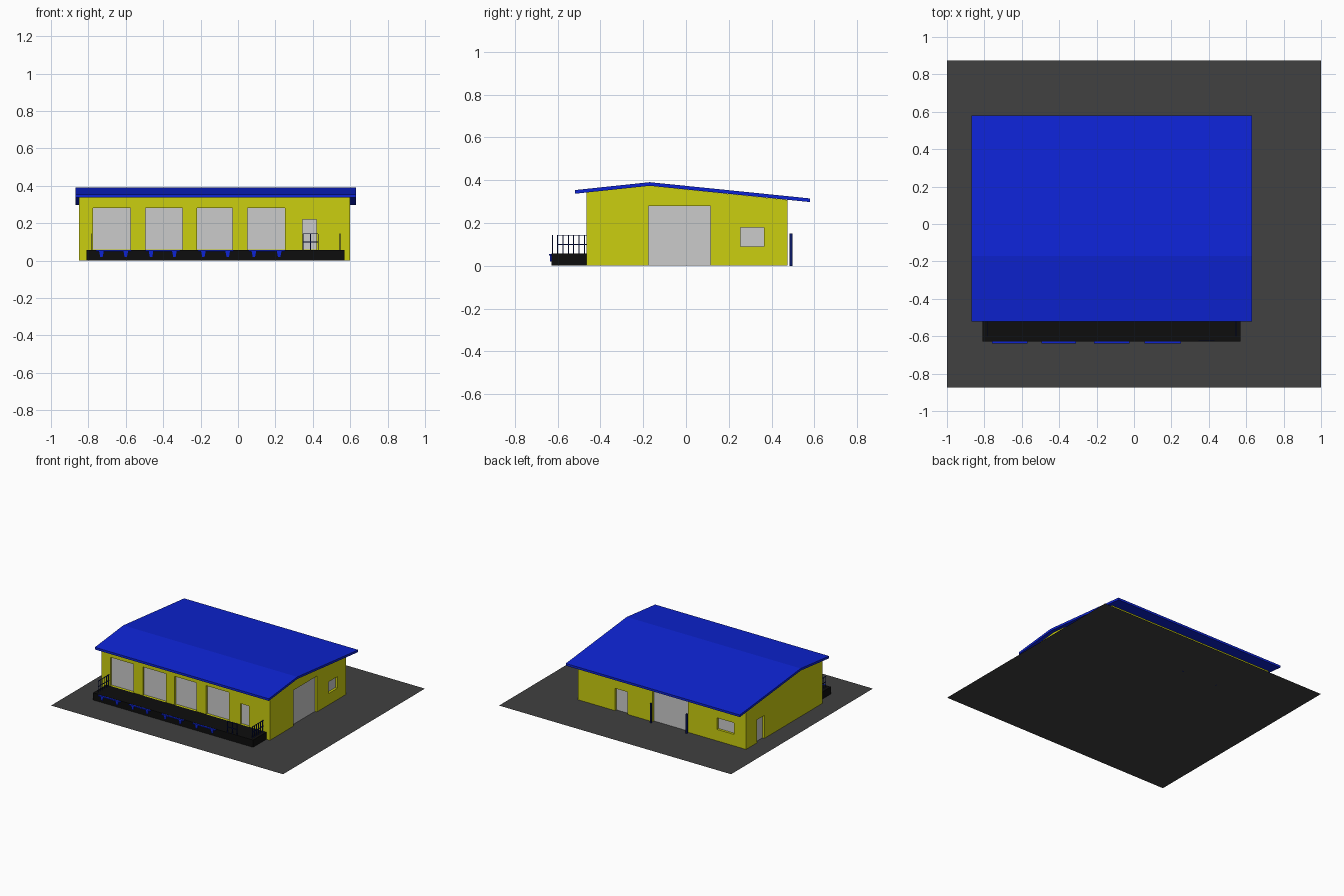
import bpy, bmesh

if "Cube" in bpy.data.objects:
    bpy.data.objects.remove(bpy.data.objects["Cube"])

def material(name, rgb):
    m = bpy.data.materials.new(name)
    m.diffuse_color = (*rgb, 1)
    m.use_nodes = True
    m.node_tree.nodes["Principled BSDF"].inputs["Base Color"].default_value = m.diffuse_color
    return m

YELLOW = material("yellow wall", (0.60, 0.62, 0.005))
BLUE = material("roof blue", (0.004, 0.017, 0.66))
NAVY = material("navy metal", (0.003, 0.009, 0.13))
GREY = material("light grey panel", (0.60, 0.60, 0.60))
BLACK = material("black dock", (0.004, 0.004, 0.004))
ASPHALT = material("dark asphalt", (0.052, 0.052, 0.052))

def finish(name, bm, mat):
    bmesh.ops.recalc_face_normals(bm, faces=bm.faces)
    me = bpy.data.meshes.new(name)
    bm.to_mesh(me)
    bm.free()
    me.materials.append(mat)
    ob = bpy.data.objects.new(name, me)
    bpy.context.collection.objects.link(ob)
    return ob

def add_box(bm, x0, x1, y0, y1, z0, z1, taper=1.0):
    """Box between limits; taper narrows the bottom in x."""
    vs = bmesh.ops.create_cube(bm, size=1)["verts"]
    cx = (x0 + x1) / 2
    for v in vs:
        k = taper if v.co.z < 0 else 1
        v.co = (cx + v.co.x * (x1 - x0) * k,
                y0 + (v.co.y + .5) * (y1 - y0),
                z0 + (v.co.z + .5) * (z1 - z0))

def boxes(name, mat, limits):
    bm = bmesh.new()
    for b in limits:
        add_box(bm, *b)
    return finish(name, bm, mat)

def extrude_x(name, profile, x0, x1, mat):
    """Extrude a (y, z) profile along x."""
    bm = bmesh.new()
    f = bm.faces.new([bm.verts.new((x0, y, z)) for y, z in profile])
    r = bmesh.ops.extrude_face_region(bm, geom=[f])
    for v in r["geom"]:
        if isinstance(v, bmesh.types.BMVert):
            v.co.x = x1
    return finish(name, bm, mat)

# Paved site
bm = bmesh.new()
bm.faces.new([bm.verts.new(p) for p in
              ((-1, -.873, 0), (1, -.873, 0), (1, .873, 0), (-1, .873, 0))])
site = finish("paved_site", bm, ASPHALT)

# Walls with gable ends
X0, X1, Y0, Y1 = -.85, .60, -.465, .475
walls = extrude_x("walls", [(Y0, .001), (Y1, .001), (Y1, .308), (-.17, .374), (Y0, .343)],
                  X0, X1, YELLOW)

# Roof slab with two slopes
T = .017
top = [(-.52, .354), (-.17, .391), (.58, .315)]
extrude_x("roof", top + [(y, z - T) for y, z in reversed(top)], -.87, .63, BLUE)

# Openings: side, start, end, bottom, top
DOCK = .057
docks = [(-.775, -.575), (-.495, -.297), (-.22, -.03), (.05, .25)]
openings = [("front", a, b, DOCK, .28) for a, b in docks] + [
    ("front", .345, .42, DOCK, .22),
    ("right", -.175, .115, 0, .28),
    ("right", .255, .365, .09, .18),
    ("back", .17, .28, 0, .175),
    ("back", -.35, -.045, 0, .28),
    ("back", -.745, -.60, .09, .18),
    ("left", .25, .34, 0, .18),
]
D = .02  # recess depth

def on_side(side, a, b, z0, z1, near, far):
    """Box limits on one wall; near and far are distances inward."""
    if side == "front":
        return (a, b, Y0 + near, Y0 + far, z0, z1)
    if side == "back":
        return (a, b, Y1 - far, Y1 - near, z0, z1)
    if side == "right":
        return (X1 - far, X1 - near, a, b, z0, z1)
    return (X0 + near, X0 + far, a, b, z0, z1)

cutter = boxes("opening_cutter", YELLOW,
               [on_side(s, a, b, z0 if z0 else -.05, z1, -.05, D)
                for s, a, b, z0, z1 in openings])
cutter.hide_render = True
mod = walls.modifiers.new("openings", "BOOLEAN")
mod.operation = "DIFFERENCE"
mod.solver = "EXACT"
mod.object = cutter
bpy.context.view_layer.objects.active = walls
walls.select_set(True)
bpy.ops.object.modifier_apply(modifier=mod.name)
bpy.data.objects.remove(cutter)

# Grey doors and windows set in the recesses
for i, (s, a, b, z0, z1) in enumerate(openings):
    kind = "window" if z0 == .09 else "door"
    boxes(f"{s}_{kind}_{i}", GREY, [on_side(s, a, b, z0 + .001, z1, D - .003, D + .002)])

# Loading dock platform
boxes("loading_dock", BLACK, [(-.81, .57, -.628, Y0, .001, DOCK)])

# Dock lips with tapered brackets
for i, (a, b) in enumerate([(-.76, -.57), (-.495, -.31), (-.215, -.025), (.055, .25)]):
    boxes(f"dock_lip_{i}", BLUE, [(a, b, -.64, -.628, DOCK - .009, DOCK - .001)] + [
        (c - .012, c + .012, -.636, -.628, .02, DOCK - .009, .55)
        for c in (a + .03, b - .03)])

# Railings: thin posts with top and middle rails
R = .0022
ZT = .143

def post(x, y):
    return (x - R, x + R, y - R, y + R, DOCK, ZT)

for name, x in (("left_railing", -.785), ("right_railing", .545)):
    posts = [post(x, -.60 + k * .025) for k in range(6)]
    rails = [(x - R, x + R, -.60, Y0, z - R, z + R) for z in (.10, ZT)]
    boxes(name, NAVY, posts + rails)
boxes("front_railing", NAVY,
      [post(x, -.624) for x in (.347, .388, .429)] +
      [(.347, .429, -.624 - R, -.624 + R, z - R, z + R) for z in (.10, ZT)])

# Guard posts beside the back gate
for i, x in enumerate((-.35, -.042)):
    boxes(f"guard_post_{i}", NAVY, [(x - .006, x + .006, .485, .497, 0, .15)])
